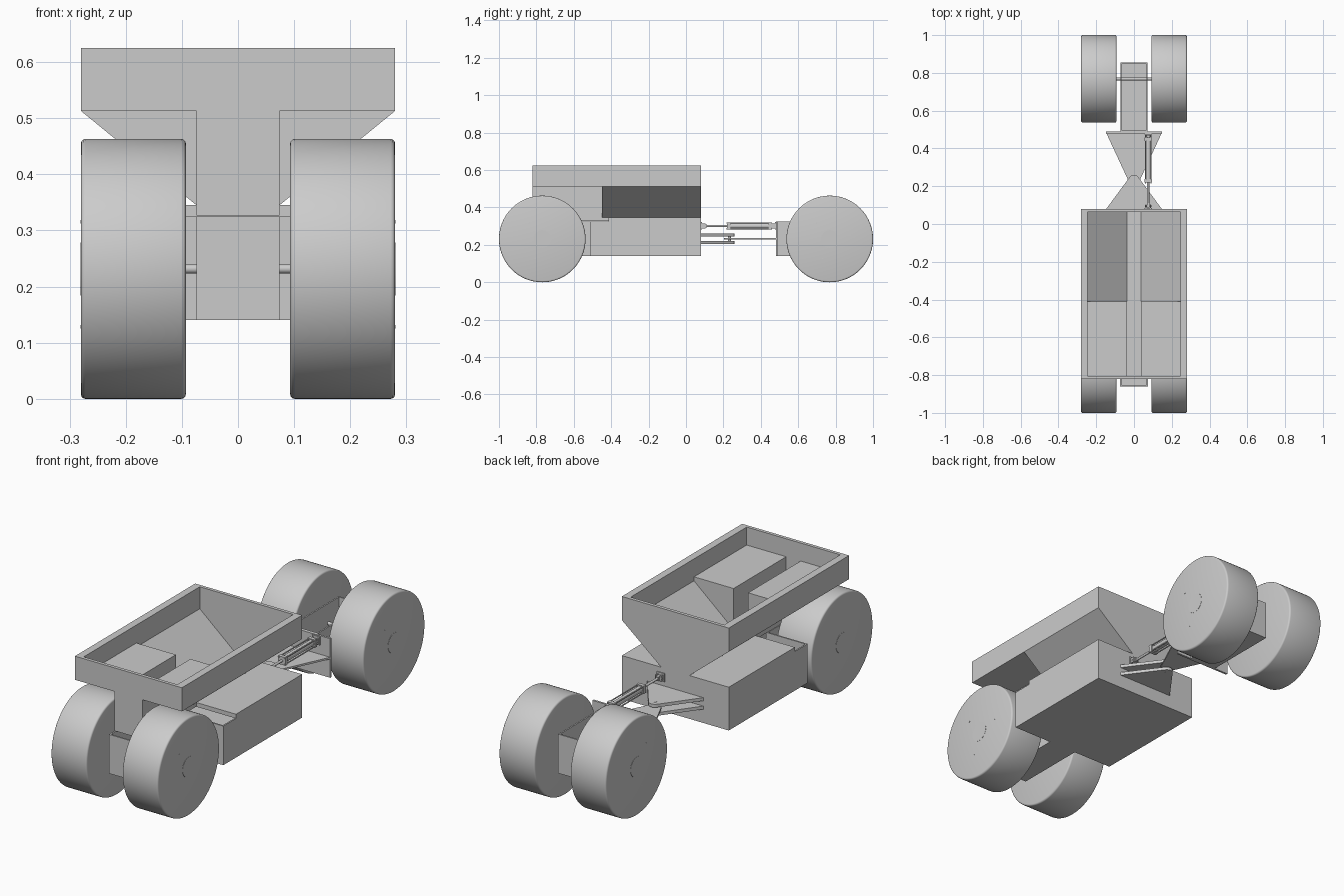
import bpy, bmesh
from math import sin, cos, radians, pi
from mathutils import Matrix, Vector

if "Cube" in bpy.data.objects:
    bpy.data.objects.remove(bpy.data.objects["Cube"])


def finish(name, bm):
    bmesh.ops.recalc_face_normals(bm, faces=bm.faces)
    me = bpy.data.meshes.new(name)
    bm.to_mesh(me)
    bm.free()
    ob = bpy.data.objects.new(name, me)
    bpy.context.collection.objects.link(ob)
    return ob


def extrude(name, pts, vec, cap=True):
    """Polygon of 3D points swept along vec; cap=False leaves the far end open."""
    bm = bmesh.new()
    a = [bm.verts.new(p) for p in pts]
    b = [bm.verts.new(Vector(p) + Vector(vec)) for p in pts]
    bm.faces.new(a)
    if cap:
        bm.faces.new(b)
    for i in range(len(a)):
        j = (i + 1) % len(a)
        bm.faces.new((a[i], a[j], b[j], b[i]))
    return finish(name, bm)


def prism_y(name, prof, y0, y1):
    return extrude(name, [(x, y0, z) for x, z in prof], (0, y1 - y0, 0))


def prism_z(name, prof, z0, z1, cap=True):
    return extrude(name, [(x, y, z0) for x, y in prof], (0, 0, z1 - z0), cap)


def box(name, x0, x1, y0, y1, z0, z1):
    return prism_z(name, [(x0, y0), (x1, y0), (x1, y1), (x0, y1)], z0, z1)


def cyl(name, c, r, length, axis, seg=24, bevel=0):
    bm = bmesh.new()
    rot = {'X': Matrix.Rotation(pi / 2, 4, 'Y'), 'Y': Matrix.Rotation(pi / 2, 4, 'X'),
           'Z': Matrix.Identity(4)}[axis]
    bmesh.ops.create_cone(bm, cap_ends=True, segments=seg, radius1=r, radius2=r,
                          depth=length, matrix=Matrix.Translation(c) @ rot)
    if bevel:
        rims = [e for e in bm.edges if any(len(f.verts) > 4 for f in e.link_faces)]
        bmesh.ops.bevel(bm, geom=rims, offset=bevel, segments=3, profile=0.5, affect='EDGES')
    ob = finish(name, bm)
    bpy.context.view_layer.objects.active = ob
    ob.select_set(True)
    bpy.ops.object.shade_smooth_by_angle(angle=radians(35))
    ob.select_set(False)
    return ob


def tub(name, prof, z0, z1, wall):
    """Open-topped sheet metal box."""
    ob = prism_z(name, prof, z0, z1, cap=False)
    m = ob.modifiers.new("wall", 'SOLIDIFY')
    m.thickness, m.offset, m.use_even_offset = wall, -1, True
    return ob


def mirrored(half):
    return half + [(-x, z) for x, z in reversed(half)]


# Wheels with hub caps, bolts and axles
R, WY = 0.2315, 0.7685
for end, y in (("front", -WY), ("rear", WY)):
    for side, s in (("left", -1), ("right", 1)):
        tag = f"{end}_{side}"
        cyl(f"wheel_{tag}", (s * 0.1865, y, R), R, 0.187, 'X', 96, 0.008)
        cyl(f"hub_cap_{tag}", (s * 0.276, y, R), 0.047, 0.01, 'X', 48)
        for k in range(3):
            a = radians(130 + 120 * k)
            cyl(f"wheel_bolt_{tag}", (s * 0.276, y + 0.11 * cos(a), R + 0.11 * sin(a)),
                0.003, 0.01, 'X', 8)
    cyl(f"axle_{end}", (0, y, R), 0.008, 0.2, 'X')

# Front chassis: T-shaped open tub with a lid
tub("chassis_tub", mirrored([(0.074, -0.86), (0.074, -0.51), (0.28, -0.51), (0.28, 0.08)]),
    0.14, 0.325, 0.007)
box("chassis_lid", -0.28, 0.28, -0.415, 0.08, 0.325, 0.345)

# Hopper: sections swept along the length
T, B, F = 0.625, 0.513, 0.345
slope_out = [(0.28, T), (0.28, B), (0.074, F), (0.074, 0.327)]
slope_in = [(0.038, F), (0.245, B + 0.008), (0.245, T)]
step_out = [(0.28, T), (0.28, B), (0.074, B), (0.074, 0.327)]
step_in = [(0.038, F), (0.038, 0.54), (0.245, 0.54), (0.245, T)]


def shell(outer, inner):
    left = [(-x, z) for x, z in reversed(outer)]
    left_in = [(-x, z) for x, z in inner]
    return outer + left + list(reversed(left_in)) + inner


prism_y("hopper_sloped_section", shell(slope_out, slope_in), -0.45, 0.064)
prism_y("hopper_stepped_section", shell(step_out, step_in), -0.804, -0.45)
prism_y("hopper_rear_wall", mirrored(slope_out), 0.064, 0.08)
prism_y("hopper_front_wall", mirrored(step_out), -0.82, -0.804)
for side, s in (("left", -1), ("right", 1)):
    prism_y(f"hopper_step_{side}", [(s * 0.038, F), (s * 0.245, B), (s * 0.245, 0.54),
                                    (s * 0.038, 0.54)], -0.45, -0.41)

# Articulated hitch: two front plates, one rear plate, a pivot pin
PY, PR = 0.232, 0.028


def hitch(name, y_base, a0, a1, z0, z1):
    arc = [radians(a0 + (a1 - a0) * i / 12) for i in range(13)]
    pts = [(0.147, y_base)] + [(PR * cos(a), PY + PR * sin(a)) for a in arc] + [(-0.147, y_base)]
    prism_z(name, pts, z0, z1)


hitch("hitch_plate_lower", 0.08, 36, 144, 0.205, 0.22)
hitch("hitch_plate_upper", 0.08, 36, 144, 0.245, 0.26)
hitch("hitch_plate_rear", 0.482, -24, -156, 0.228, 0.237)
cyl("hitch_pin", (0, PY, 0.2325), 0.008, 0.056, 'Z')

# Rear frame: wide mounting plate and open tub
box("rear_mount_plate", -0.147, 0.147, 0.48, 0.49, 0.14, 0.325)
tub("rear_frame_tub", [(-0.072, 0.49), (0.072, 0.49), (0.072, 0.855), (-0.072, 0.855)],
    0.14, 0.325, 0.007)

# Steering cylinder: barrel, end blocks, tie rods, piston rod, clevises
SX, SZ = 0.075, 0.301
cyl("steering_barrel", (SX, 0.338, SZ), 0.015, 0.21, 'Y', 32)
cyl("steering_rod", (SX, 0.165, SZ), 0.006, 0.13, 'Y', 16)
for y0, y1 in ((0.22, 0.237), (0.44, 0.457)):
    box("steering_end_block", SX - 0.019, SX + 0.019, y0, y1, SZ - 0.019, SZ + 0.019)
for sx in (-1, 1):
    for sz in (-1, 1):
        cyl("steering_tie_rod", (SX + sx * 0.015, 0.338, SZ + sz * 0.015), 0.003, 0.245, 'Y', 8)
for end, wall_y, d in (("front", 0.08, 1), ("rear", 0.48, -1)):
    ys = sorted((wall_y, wall_y + d * 0.005))
    box(f"clevis_base_{end}", SX - 0.02, SX + 0.02, ys[0], ys[1], SZ - 0.02, SZ + 0.02)
    ys = sorted((wall_y, wall_y + d * 0.023))
    for s in (-1, 1):
        x = SX + s * 0.012
        box(f"clevis_ear_{end}", x - 0.003, x + 0.003, ys[0], ys[1], SZ - 0.013, SZ + 0.013)
    ys = sorted((wall_y + d * 0.008, wall_y + d * 0.03))
    box(f"clevis_eye_{end}", SX - 0.007, SX + 0.007, ys[0], ys[1], SZ - 0.01, SZ + 0.01)
    cyl(f"clevis_pin_{end}", (SX, wall_y + d * 0.015, SZ), 0.005, 0.036, 'X', 12)
